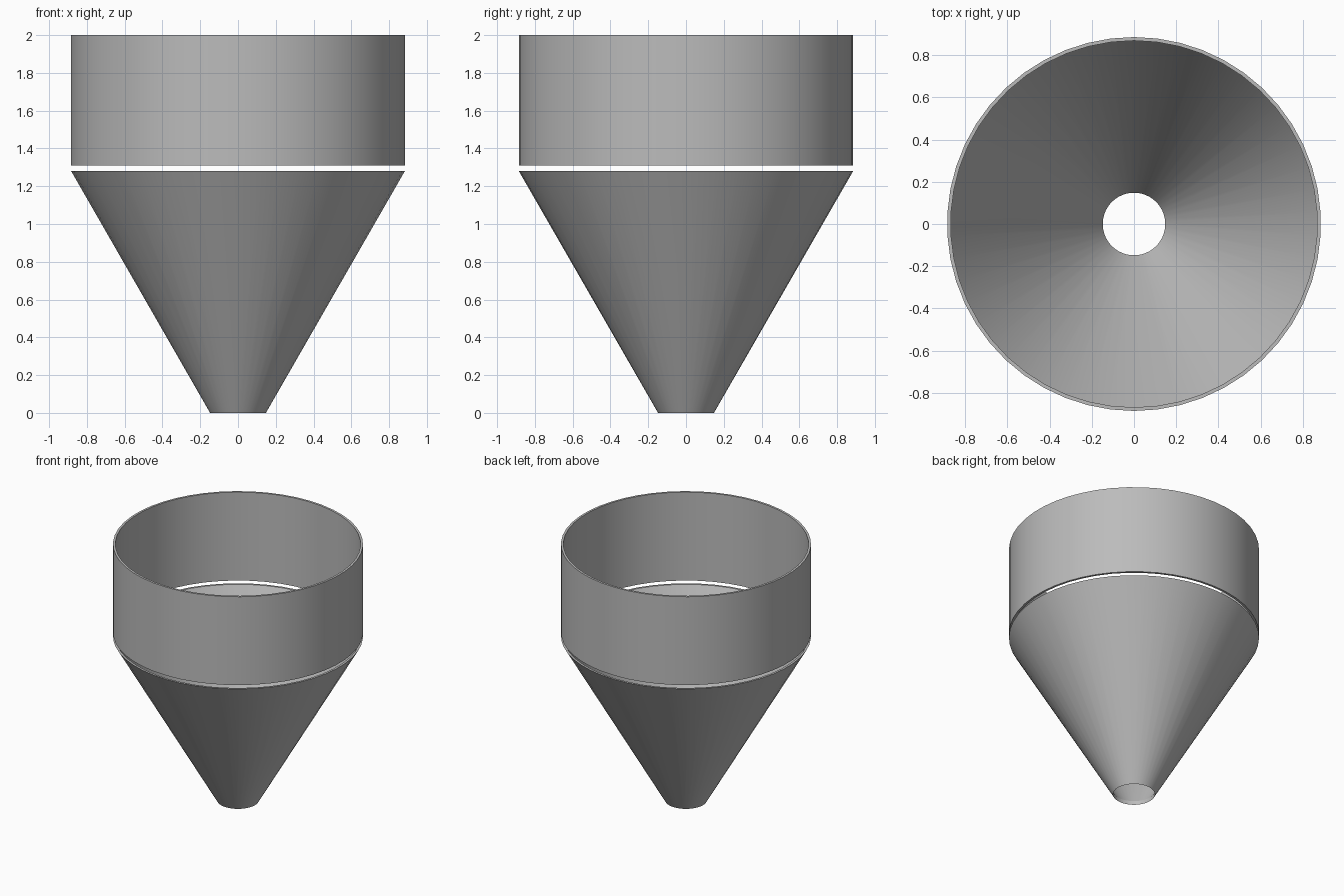
import bpy, math

cube = bpy.data.objects.get("Cube")
if cube:
    bpy.data.objects.remove(cube, do_unlink=True)

SEGMENTS = 50

grey = bpy.data.materials.new("plain grey")
grey.use_nodes = True
colour = (0.5, 0.5, 0.5, 1)
grey.diffuse_color = colour
grey.node_tree.nodes["Principled BSDF"].inputs["Base Color"].default_value = colour


def revolve(name, profile):
    """Spin a closed (radius, height) profile around the z axis."""
    n = len(profile)
    verts, faces = [], []
    for i in range(SEGMENTS):
        a = math.pi / 2 + math.tau * i / SEGMENTS
        verts += [(r * math.cos(a), r * math.sin(a), z) for r, z in profile]
        j = (i + 1) % SEGMENTS
        for k in range(n):
            m = (k + 1) % n
            faces.append((i * n + k, j * n + k, j * n + m, i * n + m))
    mesh = bpy.data.meshes.new(name)
    mesh.from_pydata(verts, [], faces)
    mesh.materials.append(grey)
    obj = bpy.data.objects.new(name, mesh)
    bpy.context.collection.objects.link(obj)
    bpy.ops.object.select_all(action="DESELECT")
    obj.select_set(True)
    bpy.context.view_layer.objects.active = obj
    bpy.ops.object.shade_smooth_by_angle(angle=math.radians(25))
    return obj


OUTER, INNER, HOLE = 0.885, 0.868, 0.148

# Open cylindrical collar
revolve("upper_collar", [(OUTER, 1.31), (OUTER, 2.0), (INNER, 2.0), (INNER, 1.31)])

# Hollow funnel cone with a short straight outlet
revolve("funnel_cone", [(HOLE, 0), (OUTER, 1.28), (INNER, 1.28), (HOLE, 0.03)])
